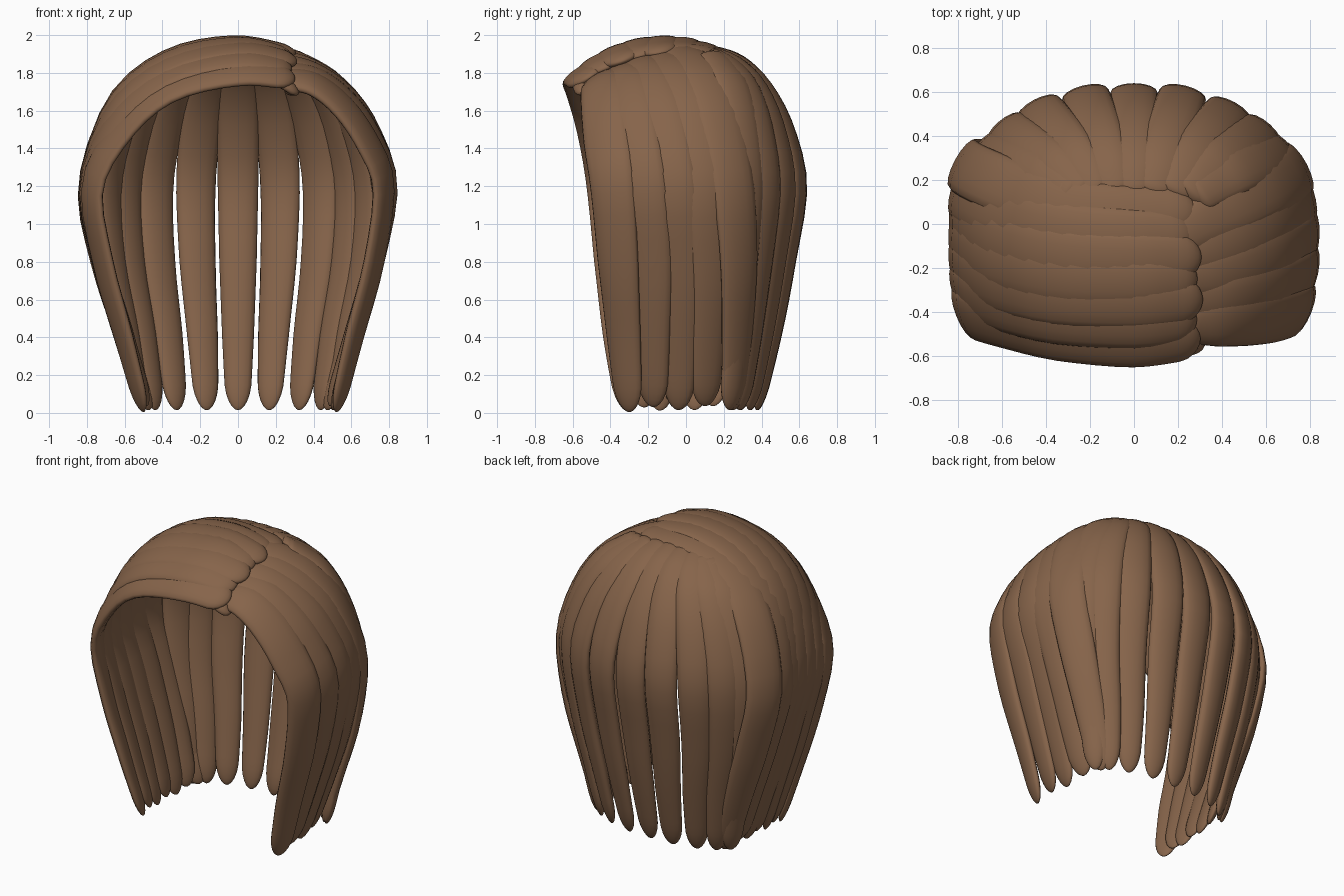
import bpy, bmesh, math
from mathutils import Vector

if "Cube" in bpy.data.objects:
    bpy.data.objects.remove(bpy.data.objects["Cube"])

brown = bpy.data.materials.new("brown_hair")
brown.diffuse_color = (0.24, 0.128, 0.069, 1)
brown.use_nodes = True
brown.node_tree.nodes["Principled BSDF"].inputs["Base Color"].default_value = brown.diffuse_color

RING, STEPS = 16, 36
TAPER = [0.85, 1, 1.05, 1.05, 1, 0.92, 0.78, 0.6]


def spline(pts, u):
    """Catmull-Rom point at u in 0..1."""
    f = min(u * (len(pts) - 1), len(pts) - 1.0001)
    i = int(f)
    t = f - i
    p1, p2 = pts[i], pts[i + 1]
    p0 = pts[i - 1] if i > 0 else p1 * 2 - p2
    p3 = pts[i + 2] if i + 2 < len(pts) else p2 * 2 - p1
    return 0.5 * (2 * p1 + (p2 - p0) * t + (2 * p0 - 5 * p1 + 4 * p2 - p3) * t * t
                  + (3 * p1 - p0 - 3 * p2 + p3) * t ** 3)


def outward(p):
    """Direction away from the head at a point."""
    return Vector((1.17 * p.x, (0.9 if p.y < 0 else 1.8) * p.y,
                   1.4 * max(0, p.z - 1.2))).normalized()


def taper(u):
    f = u * (len(TAPER) - 1)
    i = min(int(f), len(TAPER) - 2)
    w = TAPER[i] + (TAPER[i + 1] - TAPER[i]) * (f - i)
    for d, size in ((u, 0.05), (1 - u, 0.055)):      # rounded ends
        if d < size:
            w *= max(0.08, math.sqrt(1 - (1 - d / size) ** 2))
    return w


def lock(name, pts, width, thick=0.042):
    """Flat oval lock of hair swept along a path on the head."""
    pts = [Vector(p) for p in pts]
    bm = bmesh.new()
    rings = []
    for k in range(STEPS + 1):
        u = 0.5 - 0.5 * math.cos(math.pi * k / STEPS)   # denser at the ends
        p = spline(pts, u)
        t = (spline(pts, min(1, u + 0.01)) - spline(pts, max(0, u - 0.01))).normalized()
        side = t.cross(outward(p)).normalized()
        n = side.cross(t)
        w = taper(u)
        a, b = side * width / 2 * w, n * thick * min(1, w * 1.2)
        rings.append([bm.verts.new(p + a * math.cos(q) + b * math.sin(q))
                      for q in (2 * math.pi * j / RING for j in range(RING))])
    for r, s in zip(rings, rings[1:]):
        for j in range(RING):
            m = (j + 1) % RING
            bm.faces.new((r[j], r[m], s[m], s[j]))
    bm.faces.new(rings[0][::-1])
    bm.faces.new(rings[-1])
    bmesh.ops.recalc_face_normals(bm, faces=bm.faces)
    for f in bm.faces:
        f.smooth = True
    me = bpy.data.meshes.new(name)
    bm.to_mesh(me)
    bm.free()
    me.materials.append(brown)
    bpy.context.collection.objects.link(bpy.data.objects.new(name, me))


def fan(name, front, mid, back, count, width, thick):
    """Row of locks blended from a front path through a middle to a back path."""
    for i in range(count):
        s = i / (count - 1)
        wf, wm, wb = (1 - s) * (1 - 2 * s), 4 * s * (1 - s), s * (2 * s - 1)
        pts = [Vector(a) * wf + Vector(b) * wm + Vector(c) * wb
               for a, b, c in zip(front, mid, back)]
        pts[0].x += 0.012 * (-1) ** i                # uneven parting
        pts[-1].z += 0.02 * (i % 2)                  # uneven tips
        lock(f"{name}_{i + 1}", pts, width, thick)


# Locks swept from the parting over the top to the left side
fan("left_lock",
    [(.29, -.52, 1.77), (0, -.545, 1.80), (-.36, -.51, 1.715), (-.61, -.455, 1.505),
     (-.77, -.41, 1.2), (-.715, -.38, .8), (-.605, -.35, .4), (-.50, -.30, .005)],
    [(.30, -.25, 1.885), (0, -.26, 1.945), (-.37, -.24, 1.87), (-.655, -.17, 1.64),
     (-.805, -.09, 1.2), (-.73, -.05, .8), (-.615, -.04, .4), (-.50, -.05, .015)],
    [(.27, .06, 1.905), (-.1, .06, 1.93), (-.41, .11, 1.845), (-.65, .20, 1.61),
     (-.78, .27, 1.2), (-.71, .29, .8), (-.585, .28, .4), (-.47, .25, .015)],
    7, 0.25, 0.038)

# Locks falling from the parting to the right side
fan("right_lock",
    [(.23, -.45, 1.77), (.40, -.445, 1.74), (.55, -.435, 1.625), (.68, -.42, 1.44),
     (.77, -.39, 1.2), (.72, -.36, .8), (.615, -.33, .4), (.52, -.30, .005)],
    [(.22, -.24, 1.86), (.40, -.22, 1.81), (.565, -.17, 1.70), (.70, -.12, 1.52),
     (.805, -.06, 1.2), (.73, -.02, .8), (.615, -.03, .4), (.50, -.04, .015)],
    [(.18, -.06, 1.915), (.35, .03, 1.86), (.515, .11, 1.75), (.655, .18, 1.55),
     (.75, .25, 1.2), (.695, .28, .8), (.58, .27, .4), (.47, .25, .015)],
    5, 0.25, 0.04)

# Locks fanning from the crown down the back
PROFILE = [(.12, 1.91), (.28, 1.855), (.415, 1.725), (.53, 1.51),
           (.60, 1.2), (.54, .8), (.465, .4), (.38, .015)]
SPREAD = [.40, .55, .72, .89, 1, .96, .84, .74]
for i, (x, depth) in enumerate([(0, 1), (.223, .98), (.437, .83), (.59, .63), (.68, .43)]):
    for sign, side in ((1, "right"), (-1, "left")):
        if i == 0 and sign < 0:
            continue
        d = depth if sign > 0 else depth + .02 * (i > 1)
        path = [(sign * x * s, .12 + (y - .12) * d, z - .2 * (x * s) ** 2 * (z > 1.8))
                for (y, z), s in zip(PROFILE, SPREAD)]
        lock(f"back_lock_{side}_{i}" if i else "back_lock_middle", path, 0.215)

# Small curl tucked under the front of the parting
lock("parting_curl", [(.16, -.53, 1.77), (.23, -.56, 1.75), (.29, -.55, 1.71), (.27, -.50, 1.70)],
     0.08, 0.025)
